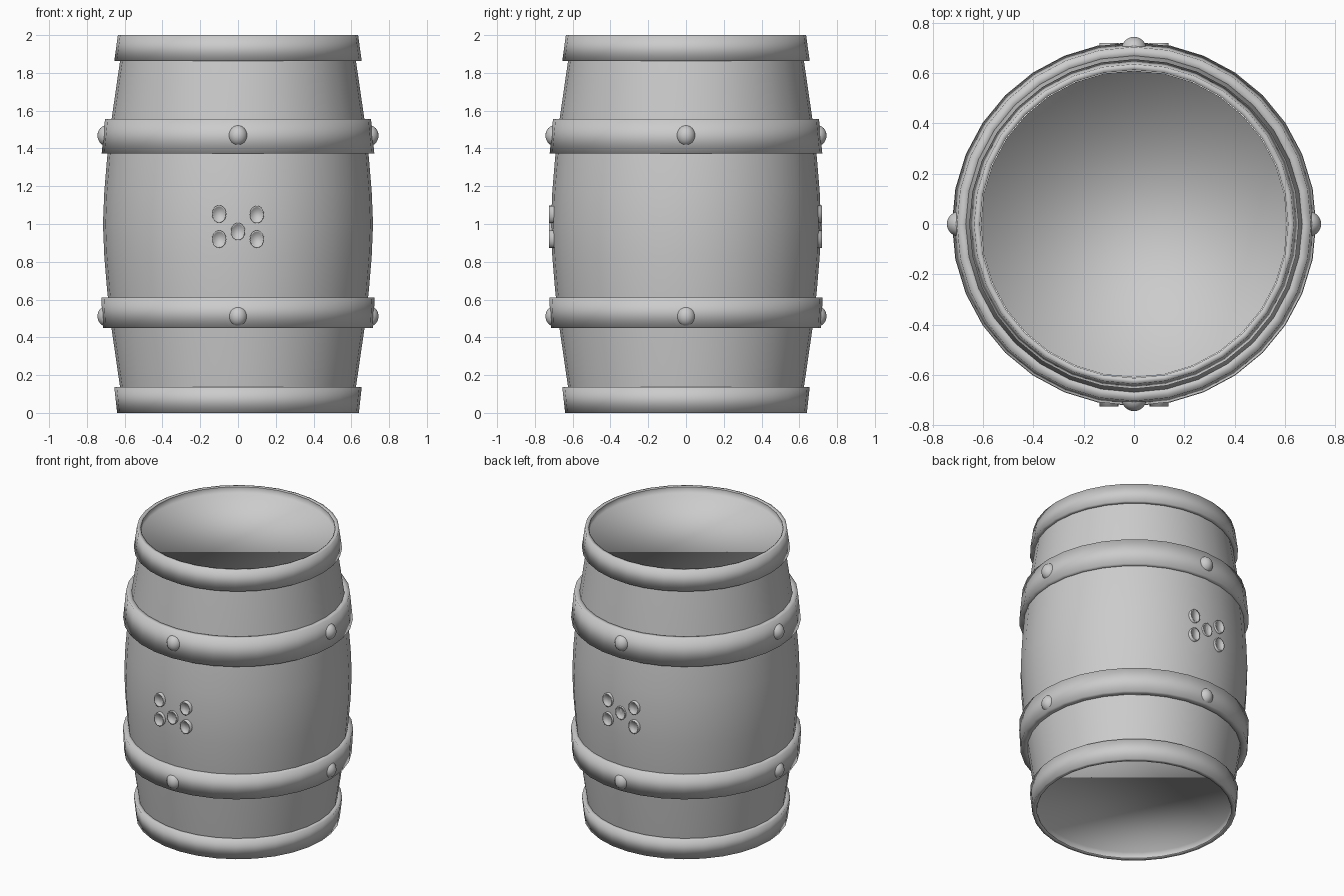
import bpy
import bmesh
from math import cos, sin, pi
from mathutils import Matrix

if "Cube" in bpy.data.objects:
    bpy.data.objects.remove(bpy.data.objects["Cube"])

grey = bpy.data.materials.new("plain grey")
grey.use_nodes = True
COLOUR = (0.6, 0.6, 0.6, 1)
grey.diffuse_color = COLOUR
grey.node_tree.nodes["Principled BSDF"].inputs["Base Color"].default_value = COLOUR


def finish(name, bm, matrix=None, flip=False):
    """Turn a bmesh into a smooth grey object."""
    if matrix:
        bm.transform(matrix)
    if flip:
        bmesh.ops.reverse_faces(bm, faces=bm.faces[:])
    for face in bm.faces:
        face.smooth = True
    mesh = bpy.data.meshes.new(name)
    bm.to_mesh(mesh)
    bm.free()
    mesh.materials.append(grey)
    obj = bpy.data.objects.new(name, mesh)
    bpy.context.collection.objects.link(obj)
    return obj


def lathe(name, profile, sides=32, closed=False, cap=False, matrix=None, flip=False):
    """Spin (radius, height) points about z; optionally close the loop or cap the end."""
    bm = bmesh.new()
    rings = [[bm.verts.new((r * cos(2 * pi * i / sides), r * sin(2 * pi * i / sides), z))
              for i in range(sides)] for r, z in profile]
    pairs = list(zip(rings, rings[1:]))
    if closed:
        pairs.append((rings[-1], rings[0]))
    for a, b in pairs:
        for i in range(sides):
            j = (i + 1) % sides
            bm.faces.new((a[i], a[j], b[j], b[i]))
    if cap:
        bm.faces.new(rings[-1])
    return finish(name, bm, matrix, flip)


# Bulging wall
half = [(0.612, 0.05), (0.625, 0.14), (0.67, 0.45), (0.693, 0.65), (0.708, 0.83)]
lathe("barrel_wall", half + [(0.715, 1)] + [(r, 2 - z) for r, z in reversed(half)])

# Recessed ends; the mirrored one is flipped to face outward
end = [(0.61, 2), (0.61, 1.957)]
lathe("top_end", end, cap=True)
lathe("bottom_end", end, cap=True, flip=True,
      matrix=Matrix.Translation((0, 0, 2)) @ Matrix.Scale(-1, 4, (0, 0, 1)))

# Hoops: inner radius, bottom radius and height, top radius and height
hoops = {
    "bottom_hoop": (0.612, 0.64, 0, 0.655, 0.137),
    "lower_hoop": (0.66, 0.715, 0.45, 0.724, 0.612),
    "upper_hoop": (0.66, 0.722, 1.372, 0.704, 1.557),
    "top_hoop": (0.612, 0.655, 1.863, 0.636, 2),
}
for name, (inner, r0, z0, r1, z1) in hoops.items():
    lathe(name, [(inner, z0), (r0, z0), (r1, z1), (inner, z1)], closed=True)

# Rivets on the two middle hoops
for hoop, z in (("lower", 0.512), ("upper", 1.468)):
    for k, side in enumerate(("front", "left", "back", "right")):
        bm = bmesh.new()
        bmesh.ops.create_uvsphere(bm, u_segments=24, v_segments=16, radius=0.05)
        place = (Matrix.Rotation(k * pi / 2, 4, 'Z') @ Matrix.Translation((0, -0.694, z))
                 @ Matrix.Diagonal((1, 1, 1.1, 1)))
        finish(f"{hoop}_rivet_{side}", bm, place)

# Clusters of small cupped studs, front and back
stud = [(1, -0.04), (1, 0.02), (0.85, 0.02), (0.8, 0.014)]
spots = [(-0.1, 1.053), (0.1, 1.05), (0, 0.96), (-0.1, 0.92), (0.1, 0.92)]
for side, turn, base in (("front", 0, -0.705), ("back", pi, -0.7)):
    for n, (x, z) in enumerate(spots):
        if side == "back" and x == 0:
            z += 0.03
        place = (Matrix.Rotation(turn, 4, 'Z') @ Matrix.Translation((x, base, z))
                 @ Matrix.Rotation(pi / 2, 4, 'X') @ Matrix.Diagonal((0.038, 0.046, 1, 1)))
        lathe(f"{side}_stud_{n + 1}", stud, sides=20, cap=True, matrix=place)
